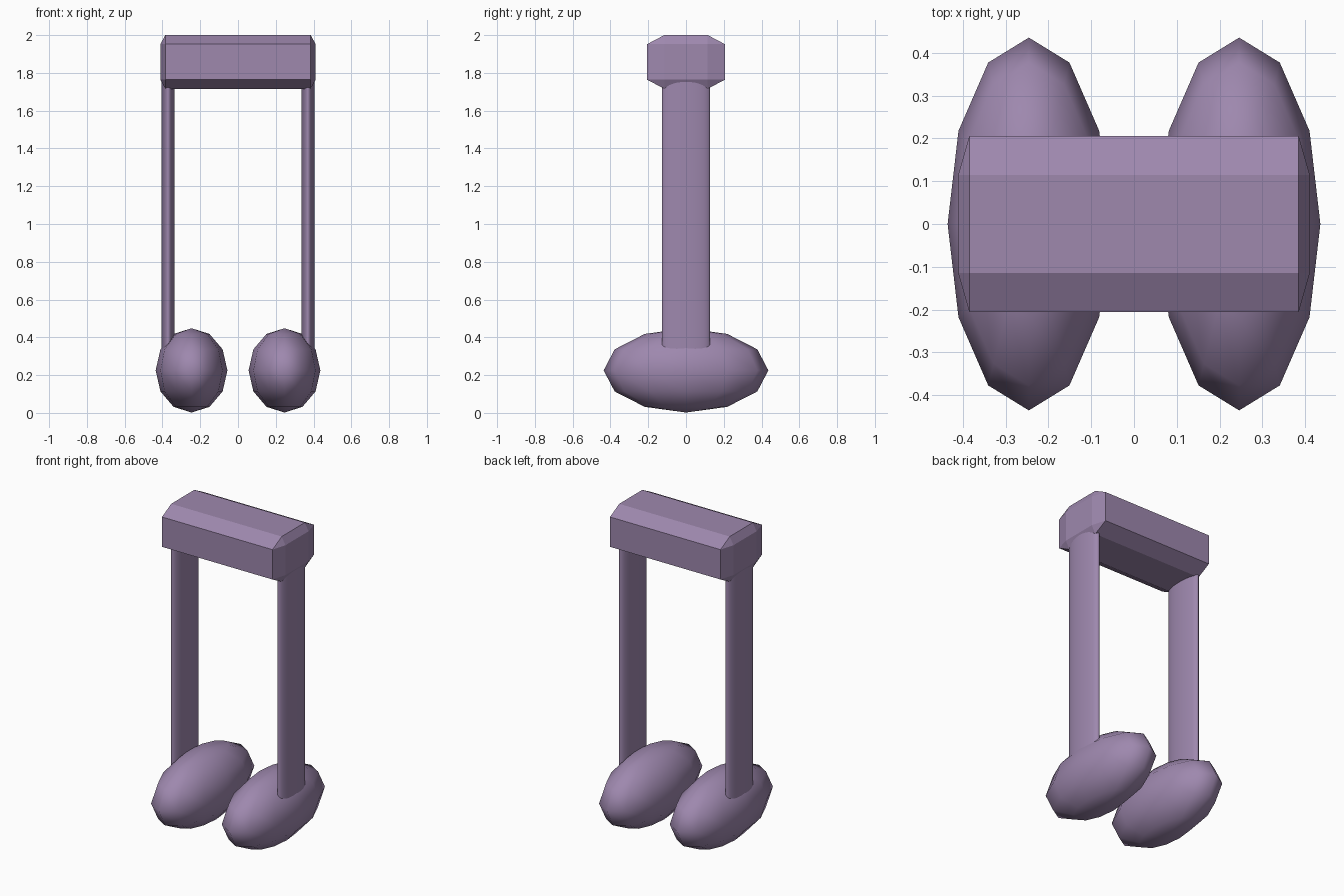
import bpy
import bmesh
from mathutils import Matrix, Vector

if "Cube" in bpy.data.objects:
    bpy.data.objects.remove(bpy.data.objects["Cube"], do_unlink=True)

COLOR = (0.342, 0.246, 0.423, 1.0)
purple = bpy.data.materials.new("dusty_purple")
purple.use_nodes = True
purple.diffuse_color = COLOR
purple.node_tree.nodes["Principled BSDF"].inputs["Base Color"].default_value = COLOR


def add_part(name, bm, smooth=False):
    bmesh.ops.recalc_face_normals(bm, faces=bm.faces)
    for face in bm.faces:
        face.smooth = smooth
    mesh = bpy.data.meshes.new(name)
    bm.to_mesh(mesh)
    bm.free()
    mesh.materials.append(purple)
    obj = bpy.data.objects.new(name, mesh)
    bpy.context.collection.objects.link(obj)
    return obj


def placed(center, size):
    return Matrix.Translation(center) @ Matrix.Diagonal((*size, 1))


# Low-poly ellipsoid heads and thin oval stems, mirrored left and right
for side, sx in (("left", 1), ("right", -1)):
    bm = bmesh.new()
    bmesh.ops.create_uvsphere(bm, u_segments=12, v_segments=6, radius=1,
                              matrix=placed((0.246 * sx, 0, 0.225), (0.19, 0.436, 0.223)))
    add_part(side + "_note_head", bm, smooth=True)

    bm = bmesh.new()
    bmesh.ops.create_cone(bm, cap_ends=True, segments=32, radius1=1, radius2=1, depth=1,
                          matrix=placed((0.37 * sx, 0, 1.02), (0.035, 0.128, 1.56)))
    stem = add_part(side + "_stem", bm, smooth=True)
    for face in stem.data.polygons:
        face.use_smooth = abs(face.normal.z) < 0.5

# Crossbar: a box with wide chamfers, the hull of its three pairs of flat faces
outer = Vector((0.411, 0.206, 0.142))
inner = Vector((0.385, 0.115, 0.094))
bm = bmesh.new()
for axis in range(3):
    for sx in (-1, 1):
        for sy in (-1, 1):
            for sz in (-1, 1):
                corner = inner.copy()
                corner[axis] = outer[axis]
                bm.verts.new((corner.x * sx, corner.y * sy, 1.858 + corner.z * sz))
bmesh.ops.convex_hull(bm, input=bm.verts)
bmesh.ops.dissolve_limit(bm, angle_limit=0.01, verts=bm.verts, edges=bm.edges)
add_part("crossbar", bm)
